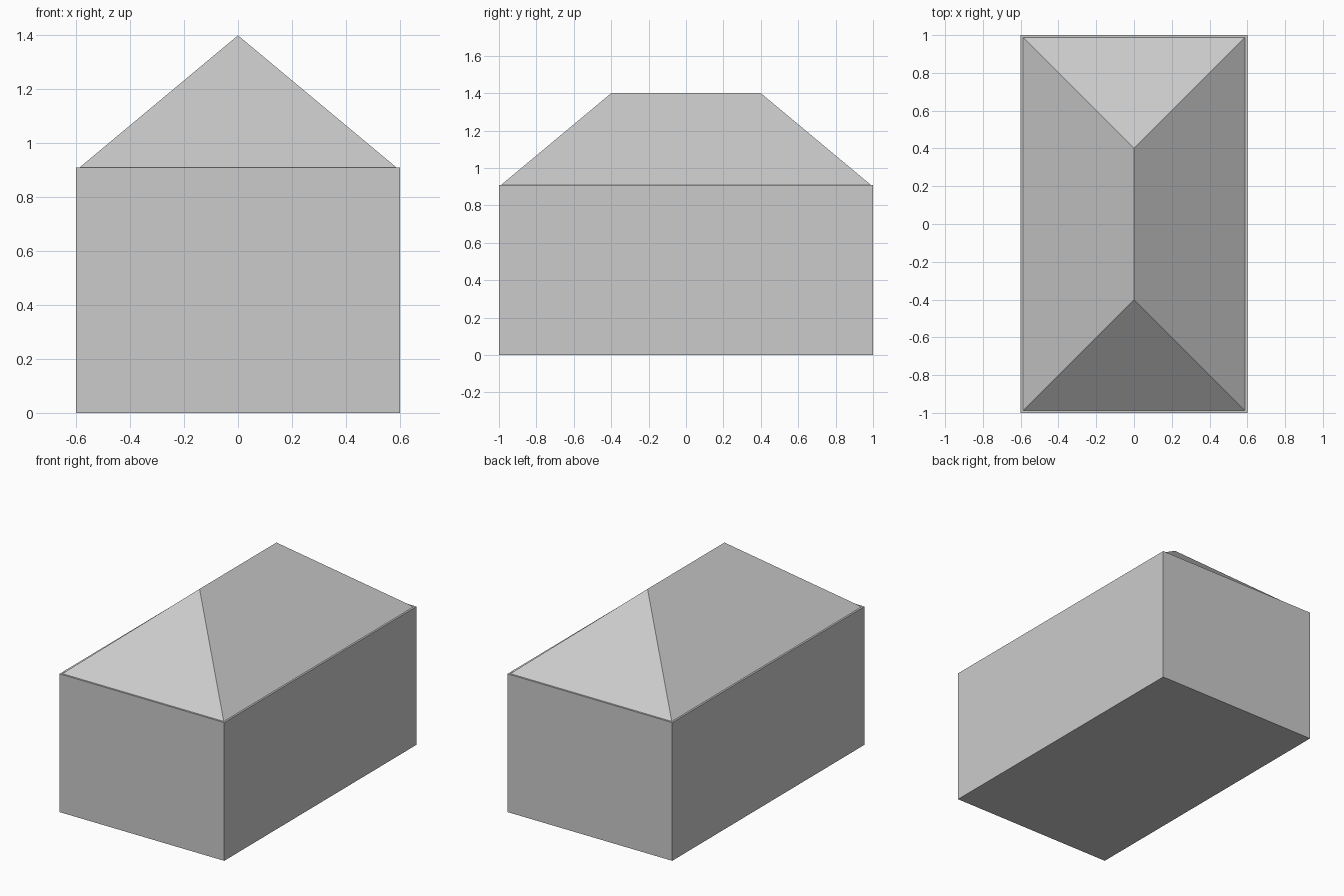
import bpy

if "Cube" in bpy.data.objects:
    bpy.data.objects.remove(bpy.data.objects["Cube"])


def add_part(name, verts, faces):
    mesh = bpy.data.meshes.new(name)
    mesh.from_pydata(verts, [], faces)
    mesh.update()
    obj = bpy.data.objects.new(name, mesh)
    bpy.context.collection.objects.link(obj)
    return obj


HALF_W, HALF_L = 0.6, 1.0
WALL_TOP, EAVE, RIDGE = 0.91, 0.9, 1.4

# Walls: plain box standing on the ground
bpy.ops.mesh.primitive_cube_add(size=1, location=(0, 0, WALL_TOP / 2))
walls = bpy.context.object
walls.name = "walls"
walls.scale = (2 * HALF_W, 2 * HALF_L, WALL_TOP)
bpy.ops.object.transform_apply(location=True, rotation=False, scale=True)

# Hipped roof: sunk slightly into the walls, ridge running along y
ridge_y = HALF_L - HALF_W
corners = [(sx * HALF_W, sy * HALF_L, EAVE)
           for sx, sy in ((-1, -1), (1, -1), (1, 1), (-1, 1))]
ridge = [(0, -ridge_y, RIDGE), (0, ridge_y, RIDGE)]
add_part("hip_roof", corners + ridge,
         [(0, 1, 4), (1, 2, 5, 4), (2, 3, 5), (3, 0, 4, 5), (3, 2, 1, 0)])
